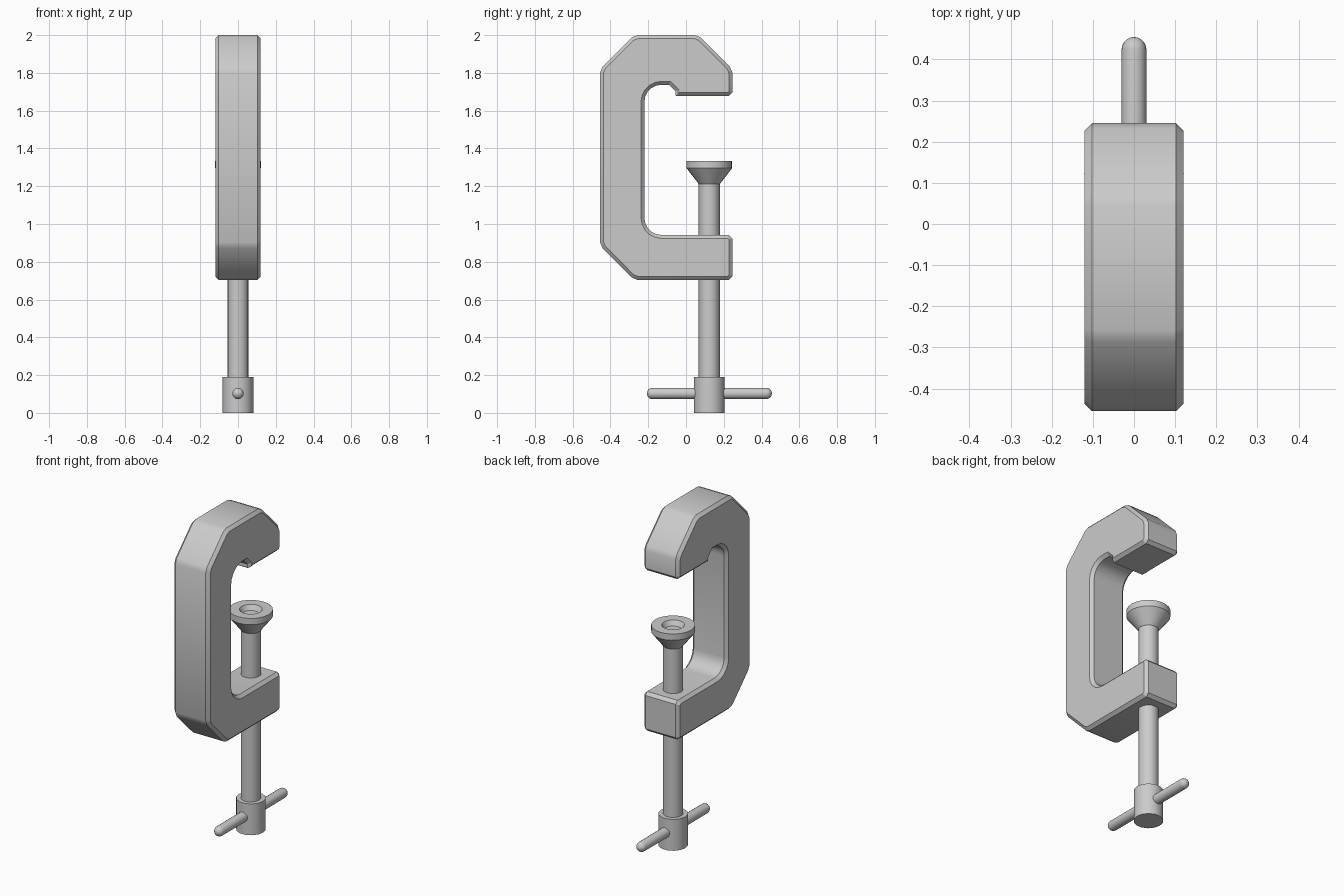
import bpy, bmesh
from math import sin, cos, pi, tan
from mathutils import Vector, Matrix

if "Cube" in bpy.data.objects:
    bpy.data.objects.remove(bpy.data.objects["Cube"])

SCREW_Y = 0.1235


def finish(name, bm):
    bmesh.ops.remove_doubles(bm, verts=bm.verts, dist=1e-5)
    bmesh.ops.recalc_face_normals(bm, faces=bm.faces)
    me = bpy.data.meshes.new(name)
    bm.to_mesh(me)
    bm.free()
    ob = bpy.data.objects.new(name, me)
    bpy.context.collection.objects.link(ob)
    bpy.ops.object.select_all(action='DESELECT')
    ob.select_set(True)
    bpy.context.view_layer.objects.active = ob
    bpy.ops.object.shade_smooth_by_angle(angle=pi / 6)
    return ob


def lathe(name, profile, sides, matrix):
    """Revolve (radius, height) points around local z, capping open ends."""
    bm = bmesh.new()
    rings = [[bm.verts.new((r * cos(2 * pi * i / sides), r * sin(2 * pi * i / sides), z))
              for i in range(sides)] for r, z in profile]
    for a, b in zip(rings, rings[1:]):
        for i in range(sides):
            j = (i + 1) % sides
            bm.faces.new((a[i], a[j], b[j], b[i]))
    bm.faces.new(rings[0])
    bm.faces.new(rings[-1])
    bm.transform(matrix)
    return finish(name, bm)


def soften(corners):
    """Replace each (y, z, trim, segments) corner by a chamfer or a curve."""
    out = []
    for k, (y, z, d, segs) in enumerate(corners):
        p = Vector((y, z))
        u = (Vector(corners[k - 1][:2]) - p).normalized()
        v = (Vector(corners[(k + 1) % len(corners)][:2]) - p).normalized()
        half = u.angle(v) / 2
        r = d * tan(half)
        centre = p + (u + v).normalized() * (d / cos(half))
        start, end = p + u * d - centre, p + v * d - centre
        total = pi - 2 * half
        for i in range(segs + 1):
            t = i / segs
            out.append(centre + (start * sin((1 - t) * total) + end * sin(t * total)) / sin(total))
    return out


# C-shaped frame: profile in the YZ plane, extruded across x
B = 0.018
outline = soften([
    (-0.455, 0.885, B, 1), (-0.455, 1.82, B, 1), (-0.275, 2.0, B, 1),
    (0.065, 2.0, B, 1), (0.245, 1.82, B, 1), (0.245, 1.678, B, 1),
    (-0.055, 1.678, 0.004, 1), (-0.055, 1.737, 0.034, 1),
    (-0.22, 1.737, 0.09, 5), (-0.22, 0.942, 0.09, 5),
    (0.245, 0.942, B, 1), (0.245, 0.704, B, 1), (-0.275, 0.704, B, 1)])
bm = bmesh.new()
face = bm.faces.new([bm.verts.new((-0.12, p.x, p.y)) for p in outline])
ext = bmesh.ops.extrude_face_region(bm, geom=[face], use_keep_orig=True)
bmesh.ops.translate(bm, vec=(0.24, 0, 0),
                    verts=[g for g in ext['geom'] if isinstance(g, bmesh.types.BMVert)])
bmesh.ops.recalc_face_normals(bm, faces=bm.faces)
rims = [e for e in bm.edges if abs(e.verts[0].co.x - e.verts[1].co.x) < 1e-6]
bmesh.ops.bevel(bm, geom=rims, offset=B, offset_type='OFFSET', segments=1,
                affect='EDGES', clamp_overlap=False)
finish("clamp_frame", bm)

# Screw shaft, its turning head and the cupped pressure pad
axis = Matrix.Translation((0, SCREW_Y, 0))
lathe("screw_shaft", [(0.056, 0.15), (0.056, 1.25)], 16, axis)
lathe("screw_head", [(0.082, 0), (0.082, 0.19)], 14, axis)
lathe("pressure_pad", [(0.056, 1.212), (0.121, 1.296), (0.121, 1.334),
                       (0.063, 1.334), (0.046, 1.305)], 24, axis)

# Tommy bar with rounded ends, through the head along y
R, L = 0.03, 0.331
angles = [pi / 2 * i / 5 for i in range(6)]
cap = [(max(R * cos(a), 0.001), L - R + R * sin(a)) for a in angles]
bar = [(r, -z) for r, z in reversed(cap)] + cap
lathe("handle_bar", bar, 16,
      Matrix.Translation((0, SCREW_Y, 0.103)) @ Matrix.Rotation(pi / 2, 4, 'X'))
